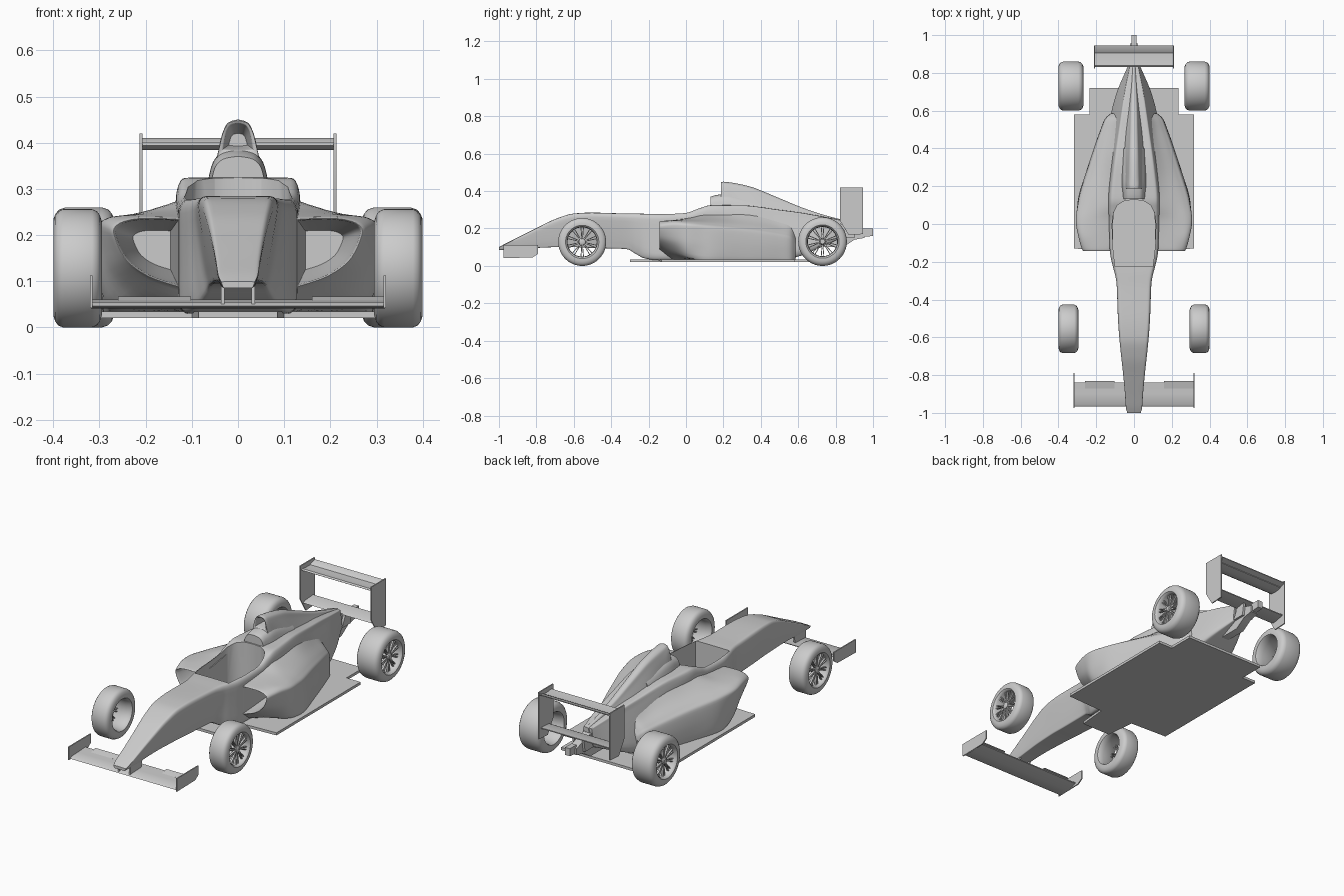
import bpy, bmesh, math
from mathutils import Vector, Matrix

if "Cube" in bpy.data.objects:
    bpy.data.objects.remove(bpy.data.objects["Cube"])


def finish(name, bm):
    bmesh.ops.remove_doubles(bm, verts=bm.verts, dist=1e-5)
    bmesh.ops.recalc_face_normals(bm, faces=bm.faces)
    me = bpy.data.meshes.new(name)
    bm.to_mesh(me)
    bm.free()
    ob = bpy.data.objects.new(name, me)
    bpy.context.collection.objects.link(ob)
    return ob


def smooth(pts, n, closed):
    """Curve through points without overshoot, n steps per span."""
    k = len(pts)
    def tangent(i):
        if not closed and i in (0, k - 1):
            return (pts[1] - pts[0]) if i == 0 else (pts[-1] - pts[-2])
        a, b = pts[i] - pts[i - 1], pts[(i + 1) % k] - pts[i]
        return Vector([2 * p * q / (p + q) if p * q > 0 else 0 for p, q in zip(a, b)])
    out = []
    for i in range(k if closed else k - 1):
        p, q, m, w = pts[i], pts[(i + 1) % k], tangent(i), tangent((i + 1) % k)
        for j in range(n):
            t = j / n
            out.append(p * (2*t**3 - 3*t*t + 1) + m * (t**3 - 2*t*t + t)
                       + q * (3*t*t - 2*t**3) + w * (t**3 - t*t))
    return out if closed else out + [pts[-1]]


def loft(name, sections, n=5, side=1):
    """sections: (y, closed ring of (x, z)); skinned smoothly along y."""
    rings = [smooth([Vector((x * side, y, z)) for x, z in ring], n, True) for y, ring in sections]
    rails = [smooth(list(r), n, False) for r in zip(*rings)]
    bm = bmesh.new()
    vs = [[bm.verts.new(p) for p in rail] for rail in rails]
    k = len(vs)
    for i in range(k):
        a, b = vs[i], vs[(i + 1) % k]
        for j in range(len(a) - 1):
            bm.faces.new((a[j], a[j + 1], b[j + 1], b[j]))
    bm.faces.new([r[0] for r in vs])
    bm.faces.new([r[-1] for r in vs])
    return finish(name, bm)


def mirrored(half):
    return half + [(-x, z) for x, z in half[-2:0:-1]]


def prism(name, outline, lo, hi, axis):
    """Extrude an outline: axis 'x' takes (y, z), axis 'z' takes (x, y)."""
    bm = bmesh.new()
    place = (lambda p, h: (h, *p)) if axis == 'x' else (lambda p, h: (*p, h))
    a, b = [[bm.verts.new(place(p, h)) for p in outline] for h in (lo, hi)]
    bm.faces.new(a)
    bm.faces.new(b)
    for i in range(len(a)):
        j = (i + 1) % len(a)
        bm.faces.new((a[i], a[j], b[j], b[i]))
    return finish(name, bm)


# nose, tub and rear bodywork: y, top z, top half width, bottom half width, bottom z
hull = [(-1, .10, .036, .032, .085), (-.97, .117, .043, .036, .086), (-.9, .152, .048, .04, .088),
        (-.8, .202, .057, .045, .096), (-.7, .25, .068, .052, .1), (-.6, .28, .078, .058, .1),
        (-.5, .285, .085, .062, .096), (-.32, .28, .092, .07, .09), (-.27, .28, .1, .085, .065),
        (-.22, .279, .113, .108, .04), (-.14, .278, .128, .128, .03), (0, .285, .132, .132, .03),
        (.07, .308, .134, .135, .03), (.14, .325, .134, .14, .03), (.3, .324, .118, .14, .03),
        (.5, .3, .088, .135, .03), (.6, .287, .072, .118, .05), (.7, .27, .055, .09, .09),
        (.83, .245, .026, .035, .15)]
body = loft("body", [(y, mirrored([(0, t), (a * .85, t - .001), (a, t - (t - b) * .13),
                                  (w, b + (t - b) * .15), (w * .85, b), (0, b)]))
                     for y, t, a, w, b in hull], 5)

# cockpit opening
half = [(.1, -.225), (.112, -.12), (.116, 0), (.108, .06), (.088, .1), (.05, .123), (0, .128)]
cut = prism("cockpit_cutter", half + [(-x, y) for x, y in half[-2::-1]], .08, .5, 'z')
mod = body.modifiers.new("cockpit", 'BOOLEAN')
mod.operation, mod.object, mod.solver = 'DIFFERENCE', cut, 'EXACT'
bpy.context.view_layer.objects.active = body
bpy.ops.object.modifier_apply(modifier="cockpit")
bpy.data.objects.remove(cut)


# headrest block and the airbox with its intake, running back as a spine
def hump(t, a, w, b):
    return mirrored([(0, t), (a * .6, t - (t - b) * .06), (a, t - (t - b) * .3), (w, b), (0, b - .002)])


loft("headrest", [(.132, hump(.37, .05, .062, .29)), (.16, hump(.378, .052, .064, .29)),
                  (.22, hump(.385, .055, .07, .29)), (.4, hump(.35, .05, .075, .26))])
loft("airbox", [(.26, hump(.42, .015, .02, .395)), (.2, hump(.44, .023, .03, .388)),
                (.19, hump(.442, .025, .033, .385)), (.187, hump(.447, .031, .044, .372)),
                (.2, hump(.45, .034, .048, .35)), (.24, hump(.446, .037, .06, .29)),
                (.34, hump(.425, .034, .065, .28)), (.48, hump(.37, .028, .06, .26)),
                (.62, hump(.312, .022, .045, .24)), (.74, hump(.272, .015, .03, .22)),
                (.835, hump(.247, .01, .02, .2))])

# side pods with hollow inlets and undercut
inlet = [(.13, .231), (.20, .234), (.248, .226), (.266, .207), (.243, .152), (.19, .112), (.13, .092), (.13, .16)]
about = lambda s: [(.17 + (x - .17) * s, .175 + (z - .175) * s) for x, z in inlet]
pod = [(.12, about(.6)), (-.08, about(.93)), (-.135, about(1)), (-.142, about(1.04)), (-.135, about(1.09)),
       (-.06, [(.11, .246), (.2, .245), (.27, .24), (.296, .218), (.282, .14), (.22, .07), (.11, .03), (.11, .14)]),
       (.02, [(.11, .258), (.2, .249), (.28, .236), (.308, .212), (.304, .13), (.27, .04), (.11, .03), (.11, .14)]),
       (.12, [(.1, .285), (.18, .257), (.265, .228), (.293, .205), (.298, .12), (.29, .03), (.1, .028), (.1, .14)]),
       (.3, [(.09, .296), (.155, .25), (.215, .212), (.238, .19), (.246, .11), (.24, .03), (.09, .028), (.09, .14)]),
       (.48, [(.07, .272), (.115, .222), (.16, .186), (.178, .165), (.185, .1), (.18, .03), (.07, .028), (.07, .14)]),
       (.56, [(.06, .25), (.1, .2), (.132, .168), (.147, .148), (.152, .09), (.15, .03), (.06, .028), (.06, .13)]),
       (.585, [(.05, .22), (.08, .18), (.105, .15), (.12, .13), (.124, .085), (.12, .035), (.05, .03), (.05, .12)])]
for s in (-1, 1):
    loft("side_pod", pod, 5, s)

# flat floor with front tray and narrower tail
edge = [(.085, -.3), (.1, -.14), (.318, -.13), (.318, .58), (.235, .58), (.235, .72)]
prism("floor", edge + [(-x, y) for x, y in edge[::-1]], .02, .034, 'z')

# front wing
foil = [(-.967, .046), (-.955, .042), (-.9, .041), (-.84, .056), (-.838, .06), (-.9, .056), (-.955, .054)]
prism("front_wing", foil, -.318, .318, 'x')
for s in (-1, 1):
    x = s * .318
    prism("front_wing_endplate", [(-.975, .042), (-.82, .045), (-.79, .065), (-.79, .112), (-.975, .112)],
          x - .003, x + .003, 'x')
    x = s * .21
    prism("front_wing_flap", [(-.87, .05), (-.83, .062), (-.832, .067), (-.87, .058)], x - .05, x + .108, 'x')
    prism("nose_mount", [(-.96, .05), (-.87, .05), (-.86, .1), (-.96, .1)], s * .033 - .004, s * .033 + .004, 'x')

# rear wing: main plane, flap, lower beam, endplates
prism("rear_wing_main", [(.832, .394), (.845, .386), (.88, .384), (.915, .392), (.915, .396), (.87, .396), (.84, .4)],
      -.208, .208, 'x')
prism("rear_wing_flap", [(.9, .39), (.945, .406), (.945, .41), (.91, .401)], -.208, .208, 'x')
prism("rear_wing_beam", [(.845, .214), (.86, .208), (.93, .222), (.93, .227), (.86, .222)], -.208, .208, 'x')
for x in (-.21, .21):
    prism("rear_wing_endplate", [(.824, .42), (.945, .42), (.945, .17), (.87, .165), (.824, .24)],
          x - .003, x + .003, 'x')

# tail: gearbox, wing pylons and rear light
prism("gearbox", [(.72, .1), (.84, .1), (.9, .14), (.955, .15), (.955, .185), (.84, .22), (.72, .24)], -.022, .022, 'x')
prism("rear_light", [(.945, .155), (1, .16), (1, .2), (.945, .2)], -.014, .014, 'x')
for x in (-.028, .028):
    prism("beam_pylon", [(.83, .15), (.9, .15), (.91, .215), (.86, .215)], x - .006, x + .006, 'x')


# wheels: turned tyre and rim, hub, twin spokes
def wheel(name, s, y, inner, outer, r):
    w, rim, seg = outer - inner, .085, 64
    prof = [(0, rim), (.0, r * .8), (.04, r * .9), (.1, r * .965), (.2, r), (.8, r), (.9, r * .965),
            (.96, r * .9), (1, r * .8), (1, rim + .004), (.97, rim), (.9, rim - .005), (.3, rim - .007), (.05, rim - .004)]
    hub = [(.62, .001), (.62, .02), (.9, .017), (.93, .012), (.93, .001)]
    bm = bmesh.new()
    for p in (prof, hub):
        grid = [[bm.verts.new((s * (inner + t * w), y + q * math.cos(a), r + q * math.sin(a))) for t, q in p]
                for a in [2 * math.pi * i / seg for i in range(seg)]]
        for i in range(seg):
            a, b = grid[i], grid[(i + 1) % seg]
            for j in range(len(p)):
                k = (j + 1) % len(p)
                bm.faces.new((a[j], a[k], b[k], b[j]))
    for i in range(10):
        for d in (-.09, .09):
            m = (Matrix.Translation((s * (inner + w * .82), y, r))
                 @ Matrix.Rotation(2 * math.pi * i / 10 + d, 4, 'X')
                 @ Matrix.Translation((0, 0, .047)) @ Matrix.Diagonal((.01, .0045, .07, 1)))
            bmesh.ops.create_cube(bm, size=1, matrix=m)
    finish(name, bm)


for s in (-1, 1):
    wheel("front_wheel", s, -.555, .295, .40, .128)
    wheel("rear_wheel", s, .73, .268, .40, .13)

for ob in bpy.context.scene.objects:
    ob.select_set(True)
bpy.context.view_layer.objects.active = body
bpy.ops.object.shade_smooth_by_angle(angle=math.radians(38))
